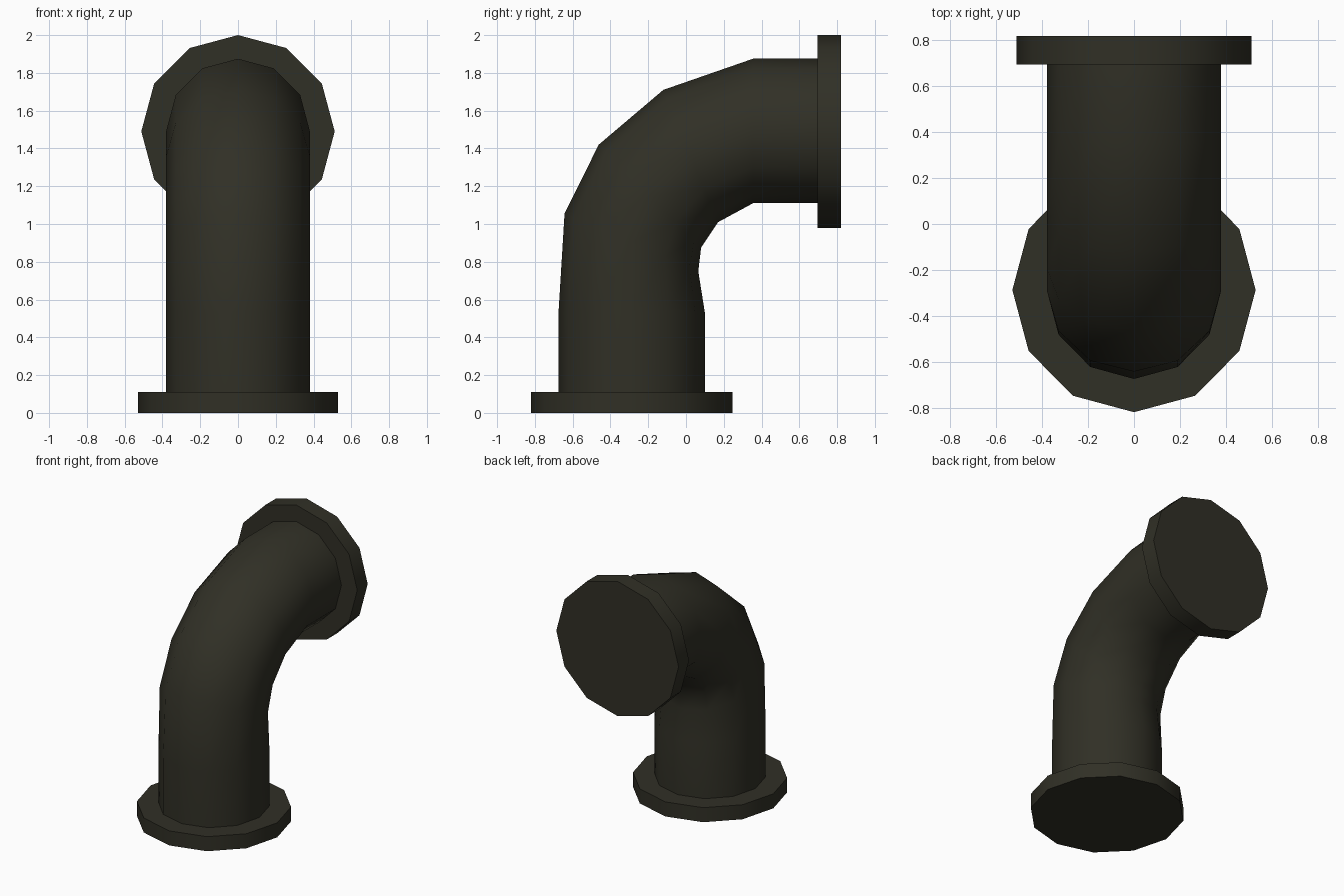
import bpy, bmesh, math
from mathutils import Vector

if "Cube" in bpy.data.objects:
    bpy.data.objects.remove(bpy.data.objects["Cube"])

SIDES = 12

metal = bpy.data.materials.new("dark olive metal")
metal.diffuse_color = (0.030, 0.029, 0.019, 1)
metal.use_nodes = True
metal.node_tree.nodes["Principled BSDF"].inputs["Base Color"].default_value = metal.diffuse_color


def tube(name, sections):
    """Loft closed 12-sided rings; each section is (outer yz, inner yz, x radius)."""
    bm = bmesh.new()
    rings = []
    for outer, inner, rx in sections:
        o, i = Vector((0, *outer)), Vector((0, *inner))
        mid, half = (o + i) / 2, (o - i) / 2
        ring = []
        for k in range(SIDES):
            a = math.tau * k / SIDES
            ring.append(bm.verts.new(mid + half * math.cos(a) + Vector((rx * math.sin(a), 0, 0))))
        rings.append(ring)
    for r, s in zip(rings, rings[1:]):
        for k in range(SIDES):
            n = (k + 1) % SIDES
            bm.faces.new((r[k], r[n], s[n], s[k]))
    bm.faces.new(rings[0])
    bm.faces.new(rings[-1])
    bmesh.ops.recalc_face_normals(bm, faces=bm.faces)
    mesh = bpy.data.meshes.new(name)
    bm.to_mesh(mesh)
    bm.free()
    mesh.materials.append(metal)
    obj = bpy.data.objects.new(name, mesh)
    bpy.context.collection.objects.link(obj)
    bpy.ops.object.select_all(action='DESELECT')
    obj.select_set(True)
    bpy.context.view_layer.objects.active = obj
    bpy.ops.object.shade_smooth_by_angle(angle=math.radians(42))
    return obj


# Bent pipe, from the floor flange to the back flange
R = 0.38
tube("pipe_elbow", [
    ((-0.675, 0.10), (0.10, 0.10), R),
    ((-0.675, 0.53), (0.10, 0.53), R),
    ((-0.643, 1.055), (0.065, 0.75), R),
    ((-0.462, 1.42), (0.08, 0.875), R),
    ((-0.12, 1.71), (0.17, 1.01), R),
    ((0.355, 1.875), (0.355, 1.11), R),
    ((0.70, 1.875), (0.70, 1.11), R),
])

# Floor flange
tube("bottom_flange", [
    ((-0.82, 0), (0.245, 0), 0.53),
    ((-0.82, 0.11), (0.245, 0.11), 0.53),
])

# Back flange
tube("back_flange", [
    ((0.695, 2.0), (0.695, 0.98), 0.512),
    ((0.82, 2.0), (0.82, 0.98), 0.512),
])
